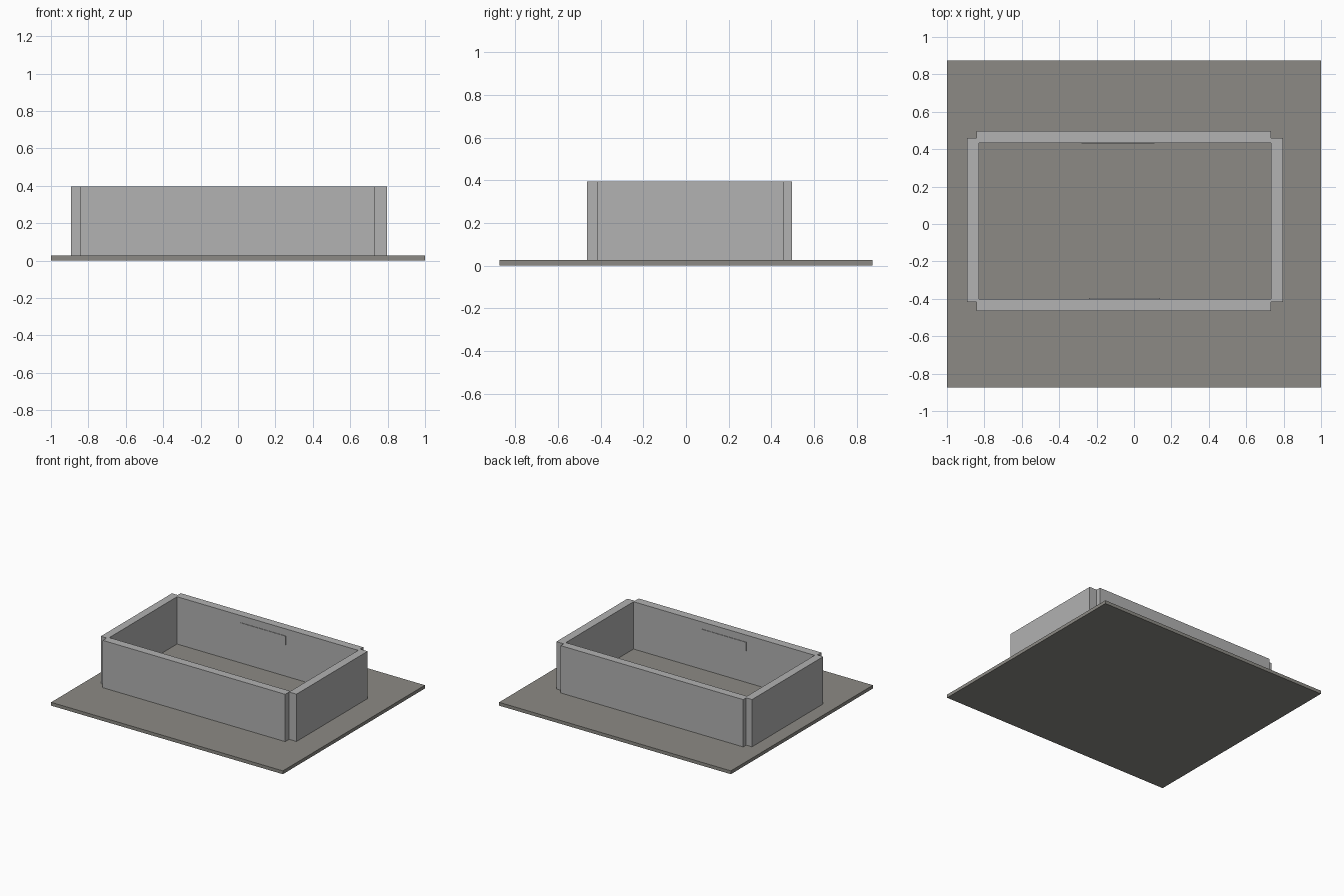
import bpy

cube = bpy.data.objects.get("Cube")
if cube:
    bpy.data.objects.remove(cube, do_unlink=True)


def material(name, colour):
    mat = bpy.data.materials.new(name)
    mat.use_nodes = True
    mat.diffuse_color = (*colour, 1)
    mat.node_tree.nodes["Principled BSDF"].inputs["Base Color"].default_value = (*colour, 1)
    return mat


def box(name, x, y, z, mat):
    """Axis-aligned box from its (low, high) extents."""
    bpy.ops.mesh.primitive_cube_add(size=1)
    obj = bpy.context.object
    obj.name = obj.data.name = name
    spans = (x, y, z)
    obj.location = [(lo + hi) / 2 for lo, hi in spans]
    obj.scale = [hi - lo for lo, hi in spans]
    bpy.ops.object.transform_apply(location=False, rotation=False, scale=True)
    obj.data.materials.append(mat)
    return obj


wall_grey = material("light grey", (0.445, 0.445, 0.445))
base_grey = material("warm grey", (0.262, 0.255, 0.232))

# Ground slab
BASE_TOP, WALL_TOP = 0.026, 0.395
box("base_slab", (-1, 1), (-0.875, 0.875), (0, BASE_TOP), base_grey)

# Long walls stand slightly proud of the short walls, leaving notched corners
wall_z = (BASE_TOP - 0.01, WALL_TOP)
long_x, short_y = (-0.842, 0.733), (-0.417, 0.46)
box("front_wall", long_x, (-0.465, -0.40), wall_z, wall_grey)
box("back_wall", long_x, (0.434, 0.497), wall_z, wall_grey)
box("right_wall", (-0.892, -0.83), short_y, wall_z, wall_grey)
box("left_wall", (0.733, 0.797), short_y, wall_z, wall_grey)

# Thin plates on the inner faces of the long walls
plate_z = (0.27, 0.34)
box("front_plate", (-0.24, 0.14), (-0.402, -0.396), plate_z, wall_grey)
box("back_plate", (-0.28, 0.11), (0.43, 0.436), plate_z, wall_grey)
